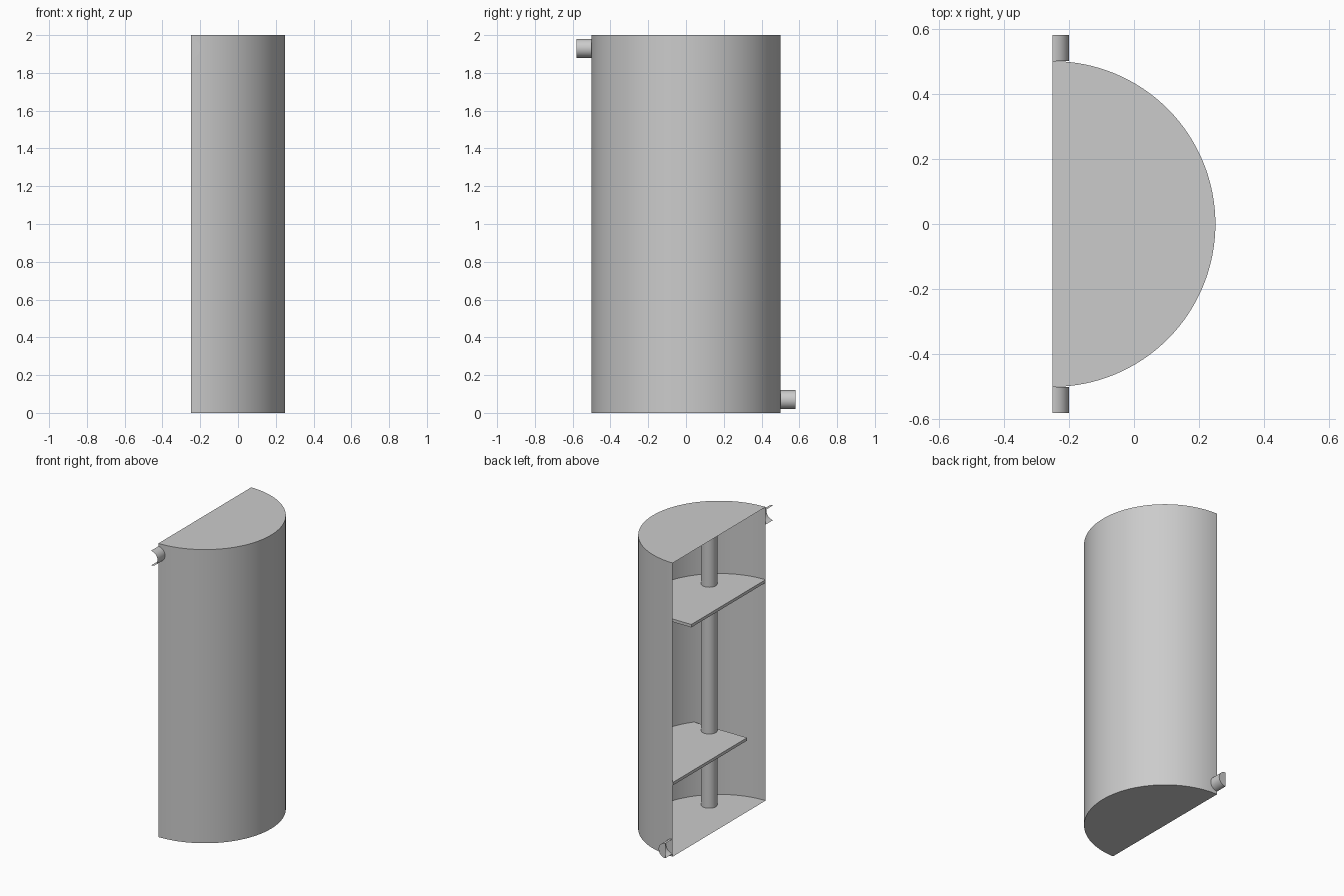
import bpy
import bmesh
import math
from mathutils import Matrix

if "Cube" in bpy.data.objects:
    bpy.data.objects.remove(bpy.data.objects["Cube"])

CUT_X = -0.25      # plane where the vessel is cut open
R = 0.5            # vessel radius
H = 2.0            # vessel height

grey = bpy.data.materials.new("light_grey")
grey.diffuse_color = (0.6, 0.6, 0.6, 1.0)
grey.use_nodes = True
grey.node_tree.nodes["Principled BSDF"].inputs["Base Color"].default_value = grey.diffuse_color


def arc(radius, a0, a1, n):
    """Points on an arc, angle 0 pointing to +x."""
    return [(radius * math.cos(a0 + (a1 - a0) * i / n),
             radius * math.sin(a0 + (a1 - a0) * i / n)) for i in range(n + 1)]


def extrude(name, outline, z0, z1, matrix, closed, bottom, top):
    """Extrude an outline along local z, with optional end faces."""
    bm = bmesh.new()
    low = [bm.verts.new((x, y, z0)) for x, y in outline]
    high = [bm.verts.new((x, y, z1)) for x, y in outline]
    n = len(outline)
    for i in range(n if closed else n - 1):
        j = (i + 1) % n
        bm.faces.new((low[i], low[j], high[j], high[i]))
    if bottom:
        bm.faces.new(low[::-1])
    if top:
        bm.faces.new(high)
    bm.transform(matrix)
    bm.normal_update()
    mesh = bpy.data.meshes.new(name)
    bm.to_mesh(mesh)
    bm.free()
    mesh.materials.append(grey)
    ob = bpy.data.objects.new(name, mesh)
    bpy.context.collection.objects.link(ob)
    return ob


axis = Matrix.Translation((CUT_X, 0, 0))
half = math.pi / 2

# Half-cylinder vessel wall with lid and base, open on the cut side
extrude("vessel_shell", arc(R, -half, half, 64), 0, H, axis, False, True, True)

# Baffle plates: each leaves a gap at the opposite end
stop = math.asin(0.3 / R)
for name, z, a0, a1 in (("lower_baffle", 0.495, -stop, half),
                        ("upper_baffle", 1.495, -half, stop)):
    rim = arc(R - 0.001, a0, a1, 56)
    flat_end = [(0, 0.3), (0, rim[0][1])] if a0 == -half else [(0, rim[-1][1]), (0, -0.3)]
    extrude(name, rim + flat_end[:1] + flat_end[1:] if a0 != -half else rim + [(0, 0.3)],
            z - 0.01, z + 0.01, axis, True, True, True)

# Inner tubes running the full height
ring = arc(0.05, 0, 2 * math.pi, 32)[:-1]
for name, y in (("front_tube", -0.25), ("back_tube", 0.25)):
    extrude(name, ring, 0, H, Matrix.Translation((0, y, 0)), True, False, False)

# Half-round nozzles lying along y, closed at their +y end
for name, y0, y1, z in (("inlet_nozzle", -0.58, -0.5, 1.93),
                        ("outlet_nozzle", 0.5, 0.58, 0.07)):
    lay = Matrix.Translation((CUT_X, 0, z)) @ Matrix.Rotation(-half, 4, 'X')
    extrude(name, arc(0.05, -half, half, 24), y0, y1, lay, False, False, True)

# Smooth curved walls, sharp rims
for ob in bpy.context.collection.objects:
    ob.select_set(True)
    bpy.context.view_layer.objects.active = ob
bpy.ops.object.shade_smooth_by_angle(angle=math.radians(30))
